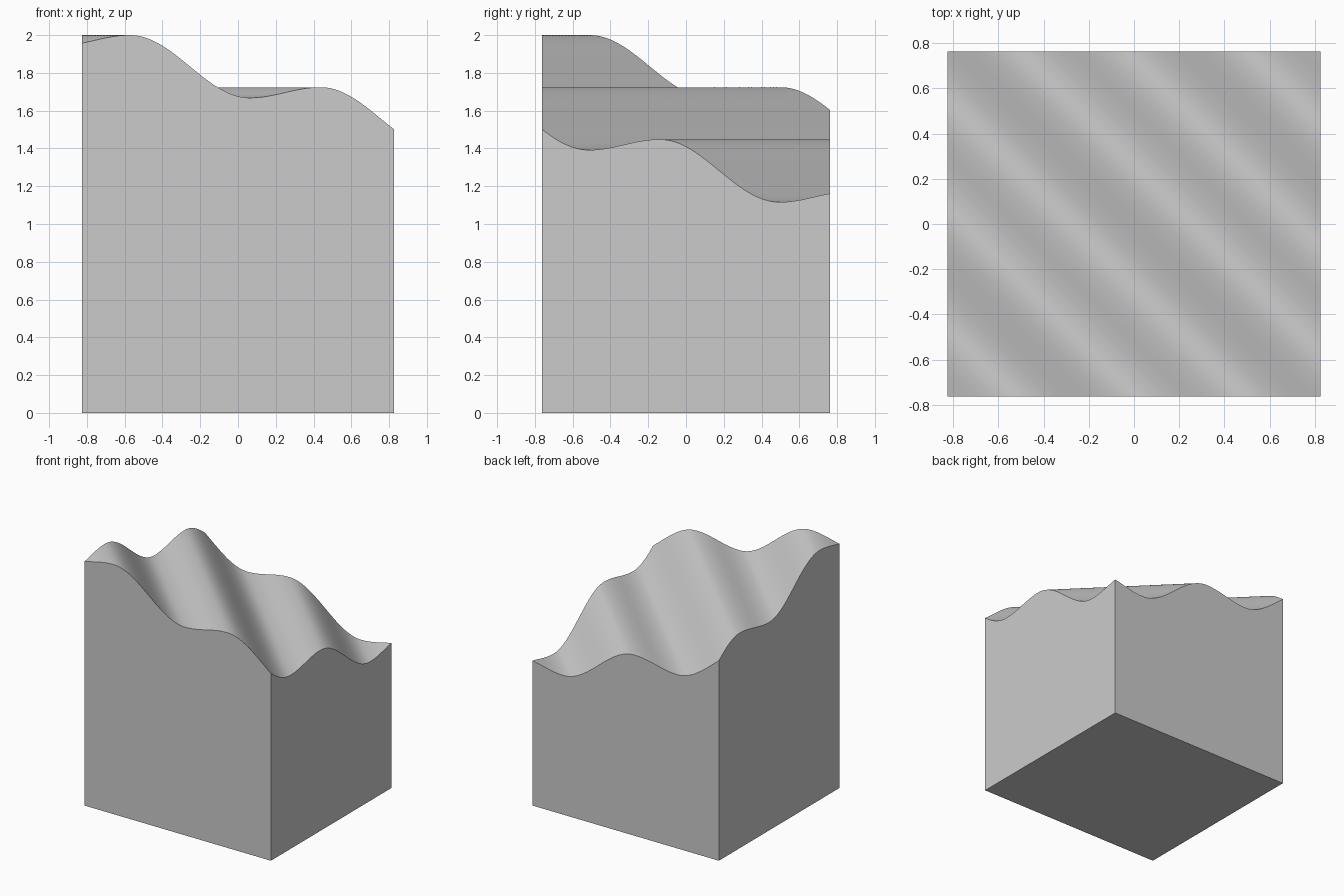
import bpy, bmesh, math

if "Cube" in bpy.data.objects:
    bpy.data.objects.remove(bpy.data.objects["Cube"], do_unlink=True)

HALF_X, HALF_Y = 0.826, 0.763
FALL, RISE = 0.635, 0.375            # widths of a wave's long fall and short rise
DROP, LIFT = 0.332, 0.056            # heights of the same
CREST, CREST_Z = -0.325, 1.724


def ease(t):
    return (1 - math.cos(math.pi * t)) / 2


def wave_height(x, y):
    """Diagonal waves stepping down towards +x +y."""
    n, d = divmod(x + y - CREST, FALL + RISE)
    z = CREST_Z - n * (DROP - LIFT)
    if d < FALL:
        return z - DROP * ease(d / FALL)
    return z - DROP + LIFT * ease((d - FALL) / RISE)


# Material
stone = bpy.data.materials.new("light grey")
stone.use_nodes = True
colour = (0.6, 0.6, 0.6, 1)
stone.diffuse_color = colour
stone.node_tree.nodes["Principled BSDF"].inputs["Base Color"].default_value = colour

# Wavy top surface
bm = bmesh.new()
bmesh.ops.create_grid(bm, x_segments=100, y_segments=92, size=1)
for v in bm.verts:
    v.co.x *= HALF_X
    v.co.y *= HALF_Y
    v.co.z = wave_height(v.co.x, v.co.y)

# Straight walls and flat base
rim = [e for e in bm.edges if e.is_boundary]
walls = bmesh.ops.extrude_edge_only(bm, edges=rim)["geom"]
for v in walls:
    if isinstance(v, bmesh.types.BMVert):
        v.co.z = 0
base_rim = [e for e in bm.edges if e.is_boundary]
bmesh.ops.contextual_create(bm, geom=base_rim)
bmesh.ops.recalc_face_normals(bm, faces=bm.faces)

mesh = bpy.data.meshes.new("wavy_block")
bm.to_mesh(mesh)
bm.free()
mesh.materials.append(stone)
block = bpy.data.objects.new("wavy_block", mesh)
bpy.context.collection.objects.link(block)

# Smooth waves, crisp block edges
bpy.ops.object.select_all(action="DESELECT")
block.select_set(True)
bpy.context.view_layer.objects.active = block
bpy.ops.object.shade_smooth_by_angle(angle=math.radians(30))
